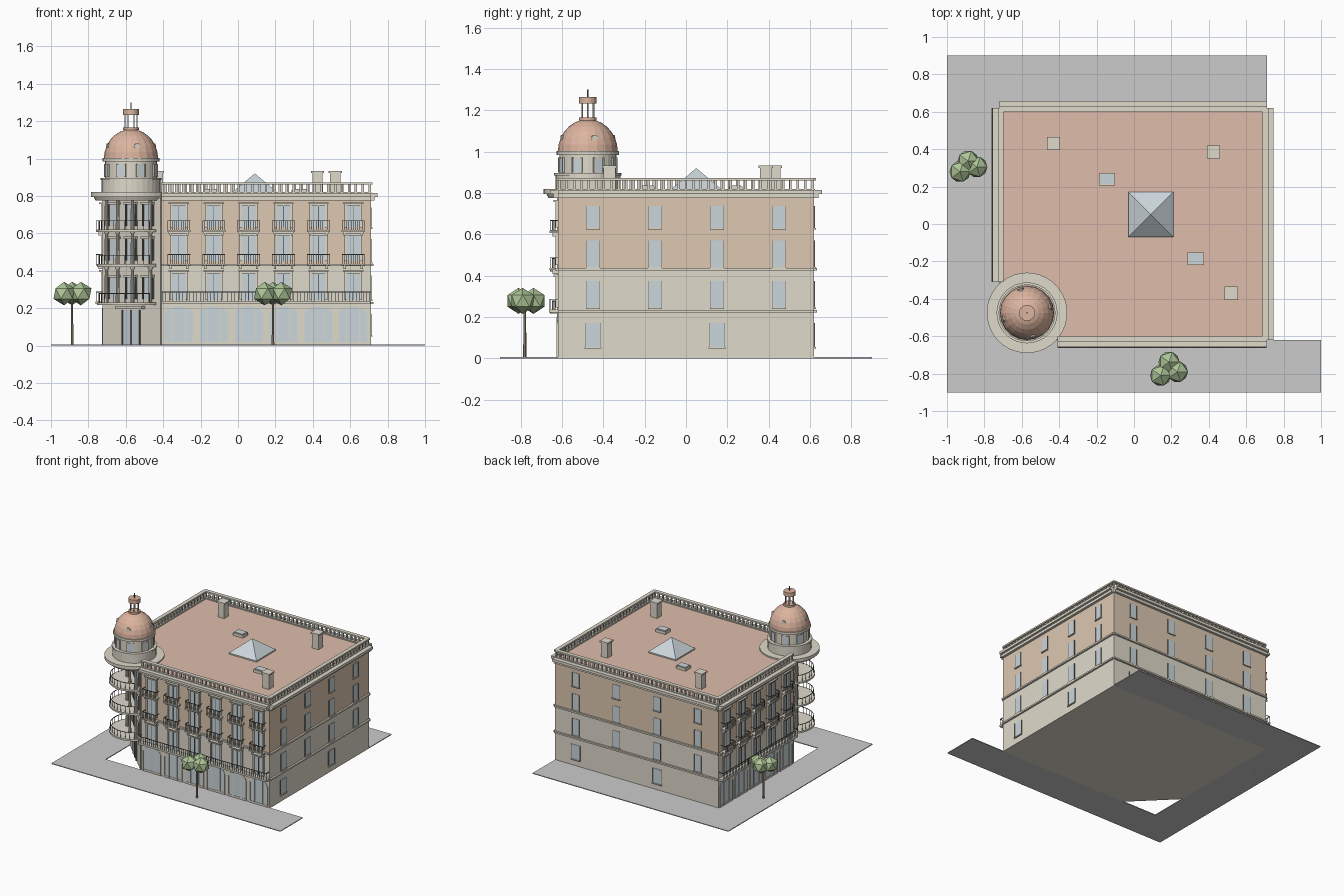
import bpy, bmesh, math
from mathutils import Matrix, Vector

if "Cube" in bpy.data.objects:
    bpy.data.objects.remove(bpy.data.objects["Cube"])

COL = dict(cream=(.74, .70, .60), tan=(.72, .58, .44), roof=(.74, .51, .41), copper=(.72, .46, .35),
           glass=(.60, .67, .71), iron=(.16, .16, .16), pave=(.60, .60, .60), leaf=(.42, .56, .31), bark=(.36, .28, .2))
parts = {}
I = Matrix.Identity(4)


def part(name, col):
    return parts.setdefault(name, (bmesh.new(), col))[0]


def prism(name, col, M, pts, v0, v1):
    """Outline in (u, z), extruded along v (outward from a wall)."""
    bm = part(name, col)
    a = [bm.verts.new(M @ Vector((u, v0, z))) for u, z in pts]
    b = [bm.verts.new(M @ Vector((u, v1, z))) for u, z in pts]
    bm.faces.new(a)
    bm.faces.new(b[::-1])
    n = len(pts)
    for i in range(n):
        bm.faces.new((a[i], b[i], b[(i + 1) % n], a[(i + 1) % n]))


def box(name, col, M, u0, u1, v0, v1, z0, z1):
    prism(name, col, M, [(u0, z0), (u1, z0), (u1, z1), (u0, z1)], v0, v1)


def slab(name, col, pts, z0, z1):
    """Horizontal outline in (x, y) between two heights."""
    M = Matrix(((1, 0, 0, 0), (0, 0, 1, 0), (0, 1, 0, 0), (0, 0, 0, 1)))
    prism(name, col, M, pts, z0, z1)


def cyl(name, col, x, y, z0, z1, r, r2=None, n=24):
    bmesh.ops.create_cone(part(name, col), cap_ends=True, segments=n, radius1=r, radius2=r if r2 is None else r2,
                          depth=z1 - z0, matrix=Matrix.Translation((x, y, (z0 + z1) / 2)))


def frame(x, y, nx, ny):
    """Wall frame: u along the wall, v along the outward normal."""
    n = Vector((nx, ny, 0)).normalized()
    return Matrix(((n.y, n.x, 0, x), (-n.x, n.y, 0, y), (0, 0, 1, 0), (0, 0, 0, 1)))


FRONT, LEFT = frame(.15, -.62, 0, -1), frame(-.72, .155, -1, 0)
BACK, RIGHT = frame(-.005, .62, 0, 1), frame(.71, 0, 1, 0)
CORNER = frame(-.565, -.465, -1, -1)
TX, TY = -.572, -.475

# main body with cut corner, roof, pavement
foot = [(-.41, -.62), (.71, -.62), (.71, .62), (-.72, .62), (-.72, -.31)]
slab("lower_walls", "cream", foot, 0, .43)
slab("upper_walls", "tan", foot, .43, .79)
slab("flat_roof", "roof", foot, .79, .81)
for x0, x1, y0, y1 in [(-1, 1, -.9, -.62), (-1, -.72, -.62, .9), (-.72, .71, .62, .9)]:
    box("pavement", "pave", I, x0, x1, y0, y1, 0, .006)

# cornices, string courses, balustrades
for M, L in [(FRONT, 1.12), (LEFT, .93), (BACK, 1.43), (RIGHT, 1.24)]:
    h = L / 2
    box("cornice", "cream", M, -h, h, -.02, .02, .775, .795)
    box("cornice", "cream", M, -h, h, -.02, .037, .795, .815)
    box("string_course", "cream", M, -h, h, -.01, .014, .425, .437)
    box("string_course", "cream", M, -h, h, -.01, .014, .222, .234)
    box("balustrade", "cream", M, -h, h, -.022, .008, .86, .872)
    box("balustrade", "cream", M, -h, h, -.018, .004, .81, .82)
    n = round(L / .037)
    for i in range(n + 1):
        u = -h + .006 + (L - .012) * i / n
        box("balustrade", "cream", M, u - .006, u + .006, -.013, -.001, .818, .862)


def window(M, u, z0, z1, w, trim=True):
    box("window_glass", "glass", M, u - w, u + w, -.01, .003, z0, z1)
    if trim:
        for s in (-1, 1):
            box("window_surround", "cream", M, u + s * (w + .006) - .006, u + s * (w + .006) + .006, -.01, .011, z0, z1)
        box("window_surround", "cream", M, u - w - .012, u + w + .012, -.01, .012, z1, z1 + .012)
        box("window_surround", "cream", M, u - w - .018, u + w + .018, -.01, .022, z1 + .012, z1 + .02)
        box("window_bars", "iron", M, u - .002, u + .002, 0, .006, z0, z1)
    else:
        for a, b in ((-w - .003, -w), (w, w + .003)):
            box("window_bars", "iron", M, u + a, u + b, -.01, .005, z0, z1)
        box("window_sill", "cream", M, u - w - .006, u + w + .006, -.01, .01, z0 - .007, z0)


def railing(M, u0, u1, v, z, h, n):
    box("railing", "iron", M, u0, u1, v - .002, v + .002, z + h - .004, z + h)
    for i in range(n + 1):
        u = u0 + (u1 - u0) * i / n
        box("railing", "iron", M, u - .0013, u + .0013, v - .0013, v + .0013, z, z + h)
    for u in (u0, u1):
        box("railing", "iron", M, u - .002, u + .002, 0, v, z + h - .004, z + h)


# street facades: shop arches, windows and balconies
for M, bays in [(FRONT, 6), (LEFT, 5)]:
    L = bays * .1865
    for i in range(bays):
        u = (i - (bays - 1) / 2) * .1865
        arch = [(-.076, .006), (.076, .006)]
        arch += [(.076 * math.cos(math.pi * k / 10), .165 + .042 * math.sin(math.pi * k / 10)) for k in range(11)]
        prism("shop_arch", "glass", M, [(u + a, z) for a, z in arch], -.01, .003)
        for d in (-.076, -.035, .035, .076):
            box("shop_frame", "cream", M, u + d - .003, u + d + .003, 0, .007, .006, .165 if abs(d) > .05 else .2)
        box("shop_frame", "cream", M, u - .076, u + .076, 0, .006, .006, .02)
        for z0, z1 in ((.245, .385), (.452, .588), (.632, .745)):
            window(M, u, z0, z1, .036)
        for z in (.437, .617):
            box("balcony_slab", "cream", M, u - .062, u + .062, -.01, .04, z - .01, z)
            railing(M, u - .059, u + .059, .037, z, .052, 10)
            for s in (-.045, .045):
                box("balcony_bracket", "cream", M, u + s - .006, u + s + .006, 0, .025, z - .028, z - .01)
    box("balcony_slab", "cream", M, -L / 2, L / 2, -.01, .042, .222, .236)
    railing(M, -L / 2 + .004, L / 2 - .004, .038, .236, .052, bays * 10)

# plain rear and right facades
for M, step in [(BACK, .355), (RIGHT, .3)]:
    for i in range(4):
        u = (i - 1.5) * step
        for z0, z1 in ((.245, .375), (.443, .57), (.63, .738)):
            window(M, u, z0, z1, .029, False)
        if i % 2 == (0 if M is RIGHT and RIGHT.to_3x3() @ Vector((1, 0, 0)) @ Vector((0, 1, 0)) > 0 else 1):
            window(M, u, .055, .17, .036, False)

# cut corner: cladding, door, windows, columns and round balconies
box("corner_wall", "cream", CORNER, -.219, .219, -.01, .006, 0, .79)
box("corner_door", "glass", CORNER, -.06, .06, 0, .01, .006, .19)
for u in (-.064, 0, .064):
    box("door_frame", "iron", CORNER, u - .004, u + .004, 0, .014, .006, .19)
box("door_canopy", "cream", CORNER, -.1, .1, 0, .03, .195, .212)
for z, top in ((.23, .42), (.435, .61), (.62, .79)):
    cyl("round_balcony", "cream", TX, TY, z - .014, z, .183, n=32)
    for u in (-.13, 0, .13):
        box("corner_glass", "glass", CORNER, u - .032, u + .032, 0, .01, z + .02, z + .135)
        for s in (-.036, .036):
            box("corner_frame", "iron", CORNER, u + s - .004, u + s + .004, 0, .016, z + .02, z + .135)
        box("corner_lintel", "cream", CORNER, u - .045, u + .045, 0, .022, z + .135, z + .148)
    for u in (-.195, -.066, .066, .195):
        p = CORNER @ Vector((u * .85, .03 if abs(u) > .1 else .055, 0))
        cyl("corner_column", "cream", p.x, p.y, z, top, .011, .009, 10)
        cyl("corner_column", "cream", p.x, p.y, top - .012, top, .011, .016, 10)
    # curved railing
    ring = []
    for k in range(15):
        a = math.radians(225 - 80 + 160 * k / 14)
        ring.append((TX + .172 * math.cos(a), TY + .172 * math.sin(a)))
        cyl("round_railing", "iron", *ring[-1], z, z + .05, .0018, n=5)
    for (x0, y0), (x1, y1) in zip(ring, ring[1:]):
        R = frame((x0 + x1) / 2, (y0 + y1) / 2, (x0 + x1) / 2 - TX, (y0 + y1) / 2 - TY)
        box("round_railing", "iron", R, -.019, .019, -.002, .002, z + .046, z + .05)

# tower drum
cyl("tower_cornice", "cream", TX, TY, .775, .795, .19, .2, 40)
cyl("tower_cornice", "cream", TX, TY, .795, .82, .215, n=40)
cyl("tower_base", "cream", TX, TY, .82, .885, .157, n=32)
cyl("tower_base", "cream", TX, TY, .885, .897, .163, n=32)
cyl("tower_drum", "cream", TX, TY, .89, .99, .138, n=32)
cyl("drum_cornice", "cream", TX, TY, .985, 1.003, .152, n=32)
for k in range(8):
    a = math.radians(22.5 + 45 * k)
    R = frame(TX + .136 * math.cos(a), TY + .136 * math.sin(a), math.cos(a), math.sin(a))
    box("drum_window", "glass", R, -.021, .021, -.01, .004, .9, .968)
    for s in (-.024, .024):
        box("drum_window_frame", "cream", R, s - .004, s + .004, -.01, .008, .9, .972)

# dome, dormers, lantern and finial
rings = [(.145 * math.cos(t), 1.0 + .157 * math.sin(t)) for t in [math.pi / 2 * k / 7 for k in range(7)]]
rings.append((.03, 1.157))
for (r0, z0), (r1, z1) in zip(rings, rings[1:]):
    cyl("dome", "copper", TX, TY, z0, z1, r0, r1, 20)
for k in range(4):
    a = math.radians(-75 + 90 * k)
    R = frame(TX + .125 * math.cos(a), TY + .125 * math.sin(a), math.cos(a), math.sin(a))
    pts = [(.017 * math.cos(math.pi * j / 5), 1.065 + .017 * math.sin(math.pi * j / 5)) for j in range(10)]
    prism("dome_dormer", "cream", R, pts, -.03, .008)
cyl("lantern_base", "copper", TX, TY, 1.152, 1.166, .043, n=16)
for k in range(6):
    a = math.pi / 3 * k
    cyl("lantern_post", "cream", TX + .032 * math.cos(a), TY + .032 * math.sin(a), 1.16, 1.235, .004, n=6)
cyl("lantern_cap", "copper", TX, TY, 1.233, 1.265, .043, n=16)
cyl("finial", "iron", TX, TY, 1.26, 1.3, .004, n=6)

# roof furniture
cyl("pyramid_skylight", "glass", 0, 0, 0, .1, .12 * math.sqrt(2), 0, 4)
bmesh.ops.transform(parts["pyramid_skylight"][0], verts=parts["pyramid_skylight"][0].verts[:],
                    matrix=Matrix.Translation((.09, .05, .82)) @ Matrix.Rotation(math.pi / 4, 4, 'Z'))
box("skylight_curb", "cream", I, -.03, .21, -.07, .17, .8, .82)
for x, y in ((-.145, .24), (.33, -.185)):
    box("roof_hatch", "cream", I, x - .043, x + .043, y - .033, y + .033, .8, .832)
    box("roof_hatch_glass", "glass", I, x - .037, x + .037, y - .027, y + .027, .83, .837)
for x, y in ((-.43, .43), (.425, .385), (.52, -.37)):
    box("chimney", "cream", I, x - .028, x + .028, y - .028, y + .028, .8, .922)
    box("chimney", "cream", I, x - .035, x + .035, y - .035, y + .035, .922, .934)

# street trees
for x, y, spots in ((-.887, .3, ((-.043, -.02), (.047, .005), (0, .037))), (.187, -.78, ((-.045, -.03), (.045, -.01), (0, .042)))):
    cyl("tree_trunk", "bark", x, y, 0, .26, .008, .006, 6)
    for dx, dy in spots:
        bmesh.ops.create_icosphere(part("tree_crown", "leaf"), subdivisions=1, radius=.063,
                                   matrix=Matrix.Translation((x + dx, y + dy, .278)))

# build the objects
for name, (bm, col) in parts.items():
    bmesh.ops.recalc_face_normals(bm, faces=bm.faces[:])
    me = bpy.data.meshes.new(name)
    bm.to_mesh(me)
    bm.free()
    mat = bpy.data.materials.get(col) or bpy.data.materials.new(col)
    mat.diffuse_color = (*COL[col], 1)
    mat.use_nodes = True
    mat.node_tree.nodes["Principled BSDF"].inputs["Base Color"].default_value = mat.diffuse_color
    me.materials.append(mat)
    bpy.context.collection.objects.link(bpy.data.objects.new(name, me))
